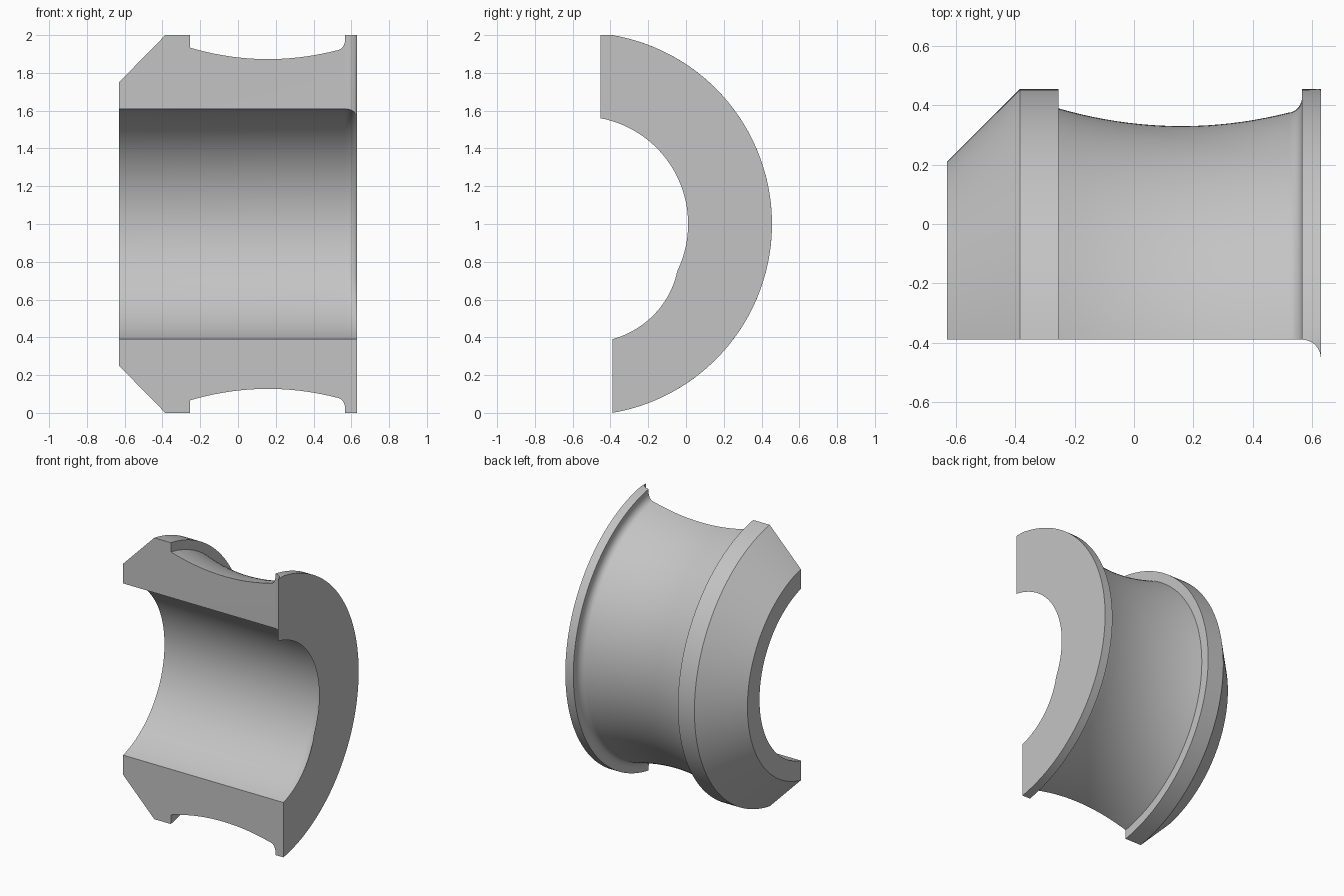
import bpy, bmesh
from math import acos, atan2, cos, radians, sin, sqrt, pi

cube = bpy.data.objects.get("Cube")
if cube:
    bpy.data.objects.remove(cube, do_unlink=True)

AXIS_Y, CUT = -0.559, 0.169      # ring axis and distance from it to the cut plane
R_OUT, R_IN = 1.014, 0.633
END, LIP = 0.63, 0.567           # right end and start of its flared lip
FLARE = END - LIP
STEPS = 96


def flare(x):
    """Quarter-round growth of the lip towards the right end."""
    d = max(0.0, x - LIP)
    return FLARE - sqrt(max(0.0, FLARE ** 2 - d ** 2))


def waist(x):
    return 0.889 + 0.348 * (x - 0.16) ** 2


# outer profile: chamfer, collar, concave waist, fillet, flange
outer = [(-END, 0.769), (-0.385, R_OUT), (-0.255, R_OUT)]
outer += [(-0.255 + 0.775 * i / 20, waist(-0.255 + 0.775 * i / 20)) for i in range(21)]
fr = LIP - 0.52
outer += [(0.52 + fr * sin(a), waist(0.52) + 0.056 * (1 - cos(a)))
          for a in (pi / 2 * i / 6 for i in range(1, 7))]
outer += [(LIP, R_OUT)]
first_lip = len(outer) - 1
outer += [(LIP + FLARE * sin(pi / 2 * i / 8), R_OUT) for i in range(1, 9)]


def sweep(bm, x, r, inner):
    """One row of vertices round the axis, from the lower cut to the upper cut."""
    f = flare(x)
    lo = -acos(CUT / r)
    hi = acos((CUT - f) / (r - f if inner else r))
    row = []
    for i in range(STEPS + 1):
        a = lo + (hi - lo) * i / STEPS
        rad = r
        if inner:                # the inner lip fades out towards the lower cut
            s = min(1.0, max(0.0, (a - lo) / (radians(-26) - lo)))
            rad -= f * s * s
        row.append(bm.verts.new((x, AXIS_Y + rad * cos(a), min(2.0, 1 + rad * sin(a)))))
    return row


def bridge(bm, a, b):
    for i in range(STEPS):
        bm.faces.new((a[i], a[i + 1], b[i + 1], b[i]))


bm = bmesh.new()
out_rows = [sweep(bm, x, r, False) for x, r in outer]
in_xs = [-END] + [x for x, r in outer[first_lip:]]
in_rows = [sweep(bm, x, R_IN, True) for x in in_xs]

# curved walls and the two end faces
for rows in (out_rows, in_rows):
    for a, b in zip(rows, rows[1:]):
        bridge(bm, a, b)
bridge(bm, out_rows[0], in_rows[0])
bridge(bm, out_rows[-1], in_rows[-1])

# flat cut faces, then the flared strip beside the lip
for k in (0, STEPS):
    bm.faces.new([r[k] for r in out_rows[:first_lip + 1]] + [in_rows[1][k], in_rows[0][k]])
    lip_out, lip_in = out_rows[first_lip:], in_rows[1:]
    for i in range(len(lip_in) - 1):
        bm.faces.new((lip_out[i][k], lip_out[i + 1][k], lip_in[i + 1][k], lip_in[i][k]))
bmesh.ops.recalc_face_normals(bm, faces=bm.faces)

mesh = bpy.data.meshes.new("half_bushing")
bm.to_mesh(mesh)
bm.free()

# plain grey finish
grey = bpy.data.materials.new("plain_grey")
grey.use_nodes = True
colour = (0.55, 0.55, 0.55, 1)
grey.diffuse_color = colour
grey.node_tree.nodes["Principled BSDF"].inputs["Base Color"].default_value = colour
mesh.materials.append(grey)

obj = bpy.data.objects.new("half_bushing", mesh)
bpy.context.collection.objects.link(obj)
bpy.ops.object.select_all(action="DESELECT")
obj.select_set(True)
bpy.context.view_layer.objects.active = obj
bpy.ops.object.shade_smooth_by_angle(angle=radians(30))
